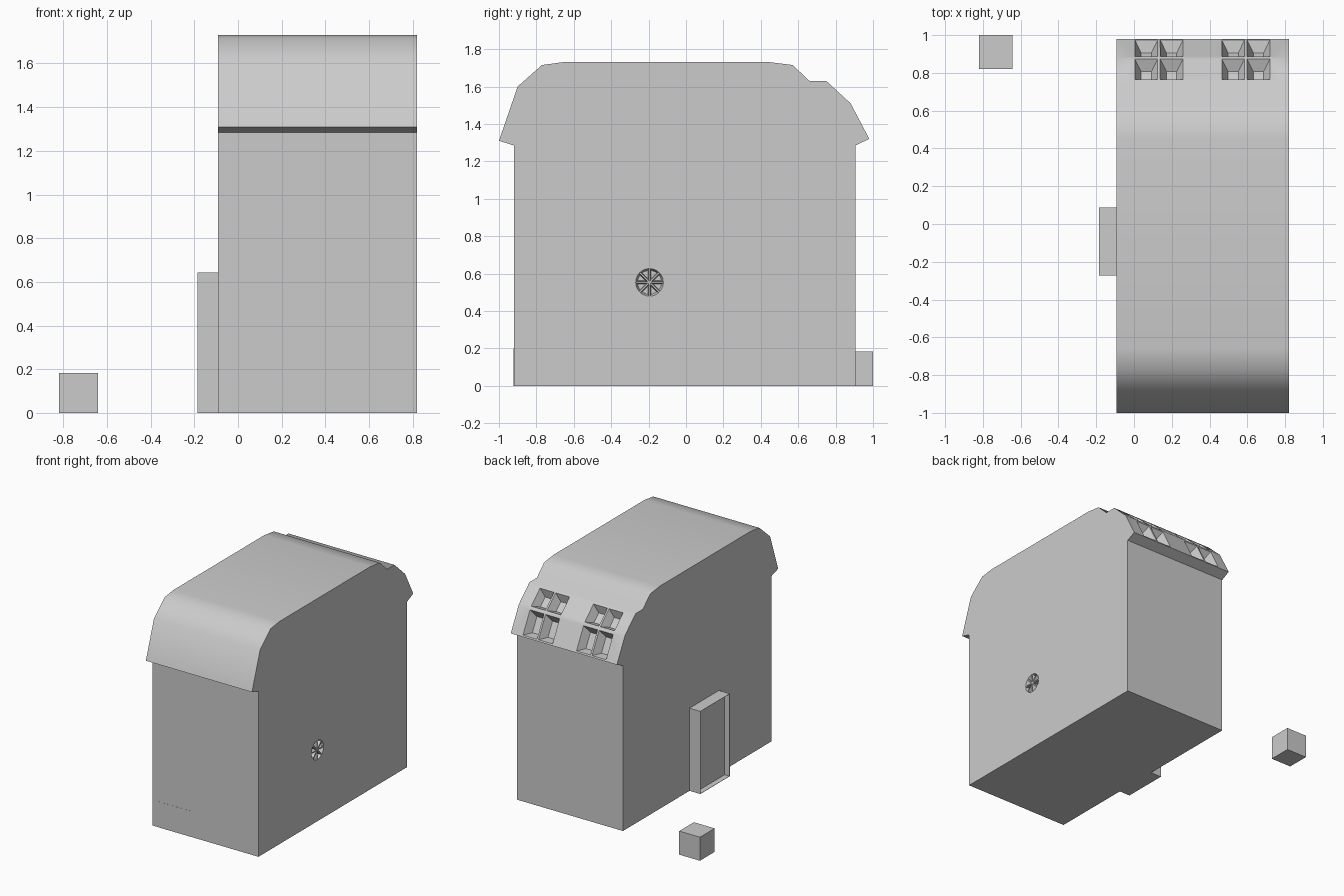
import bpy, bmesh
from math import radians, cos, sin, pi
from mathutils import Vector

if "Cube" in bpy.data.objects:
    bpy.data.objects.remove(bpy.data.objects["Cube"])

X0, X1 = -0.092, 0.82


def finish(bm, name):
    bmesh.ops.recalc_face_normals(bm, faces=bm.faces)
    me = bpy.data.meshes.new(name)
    bm.to_mesh(me)
    bm.free()
    ob = bpy.data.objects.new(name, me)
    bpy.context.collection.objects.link(ob)
    return ob


def add_box(bm, x, y, z):
    v = bmesh.ops.create_cube(bm, size=1)["verts"]
    for p in v:
        p.co = Vector([(a + b) / 2 + c * (b - a) for (a, b), c in zip((x, y, z), p.co)])
    return v


def box(name, x, y, z):
    bm = bmesh.new()
    add_box(bm, x, y, z)
    return finish(bm, name)


def add_prism(bm, a, b):
    """Solid between two matching loops of points."""
    va, vb = [bm.verts.new(p) for p in a], [bm.verts.new(p) for p in b]
    bm.faces.new(va)
    bm.faces.new(vb[::-1])
    n = len(va)
    for i in range(n):
        bm.faces.new((va[i], vb[i], vb[(i + 1) % n], va[(i + 1) % n]))


# House body with flared gambrel roof, extruded along x
profile = [(-0.92, 0), (-0.92, 1.285), (-1.0, 1.31), (-0.9, 1.60), (-0.77, 1.715),
           (-0.66, 1.73), (0.45, 1.73), (0.57, 1.715), (0.66, 1.63), (0.75, 1.63),
           (0.88, 1.51), (0.98, 1.32), (0.905, 1.285), (0.905, 0)]
bm = bmesh.new()
add_prism(bm, [(X0, y, z) for y, z in profile], [(X1, y, z) for y, z in profile])
house = finish(bm, "house_body")

# Tapered pane pockets in the rear roof: two windows of four panes
bm = bmesh.new()
DEPTH, TAPER, OUT = 0.06, 0.033, 0.01
slopes = [((0.765, 1.616), (0.872, 1.517)), ((0.888, 1.495), (0.974, 1.331))]
for cx in (0.132, 0.592):
    for side in (-1, 1):
        for top, low in slopes:
            t, l = Vector((0, *top)), Vector((0, *low))
            along = (l - t).normalized()
            normal = Vector((0, -along.z, along.y))
            if normal.z < 0:
                normal = -normal
            xm = Vector((cx + side * 0.067, 0, 0))

            def loop(depth):
                g = depth / DEPTH * TAPER
                hx = Vector((0.060 - g, 0, 0))
                a, b = t + along * g - normal * depth, l - along * g - normal * depth
                return [xm + a - hx, xm + a + hx, xm + b + hx, xm + b - hx]
            add_prism(bm, loop(-OUT), loop(DEPTH))

# Round window recess in the right wall
WY, WZ = -0.195, 0.553


def circle(x, r, n=24):
    return [(x, WY + r * cos(2 * pi * i / n), WZ + r * sin(2 * pi * i / n)) for i in range(n)]


add_prism(bm, circle(X1 + 0.02, 0.092), circle(X1 - 0.03, 0.092))
cutter = finish(bm, "window_cutter")
cutter.hide_render = True
cutter.hide_viewport = False

mod = house.modifiers.new("windows", "BOOLEAN")
mod.operation = "DIFFERENCE"
mod.solver = "EXACT"
mod.object = cutter
bpy.context.view_layer.objects.active = house
house.select_set(True)
bpy.ops.object.modifier_apply(modifier=mod.name)
bpy.ops.object.shade_smooth_by_angle(angle=radians(50))
bpy.data.objects.remove(cutter)

# Round window wheel: bevelled rim, hub and tapered spokes
bm = bmesh.new()
rings = [[bm.verts.new(p) for p in circle(x, r)]
         for x, r in ((X1 - 0.03, 0.093), (X1, 0.093), (X1, 0.074), (X1 - 0.03, 0.064))]
for a, b in zip(rings, rings[1:] + rings[:1]):
    for i in range(24):
        j = (i + 1) % 24
        bm.faces.new((a[i], a[j], b[j], b[i]))
add_prism(bm, circle(X1 - 0.032, 0.016, 8), circle(X1, 0.01, 8))
for k in range(8):
    d = Vector((0, cos(k * pi / 4), sin(k * pi / 4)))
    s = Vector((0, -d.z, d.y))
    c = Vector((0, WY, WZ))

    def bar(x, w):
        o = c + Vector((x, 0, 0))
        return [o + d * r + s * w * f for r, f in ((0.004, -1), (0.075, -1), (0.075, 1), (0.004, 1))]
    add_prism(bm, bar(X1 - 0.032, 0.009), bar(X1 - 0.002, 0.004))
finish(bm, "round_window")

# Door: thin-walled surround with a recessed panel
bm = bmesh.new()
add_box(bm, (-0.185, X0), (-0.273, 0.088), (0, 0.642))
front = min(bm.faces, key=lambda f: f.calc_center_median().x)
bmesh.ops.inset_region(bm, faces=[front], thickness=0.003)
ret = bmesh.ops.extrude_face_region(bm, geom=[front])
bmesh.ops.delete(bm, geom=[front], context="FACES")
bmesh.ops.translate(bm, vec=(0.042, 0, 0),
                    verts=[g for g in ret["geom"] if isinstance(g, bmesh.types.BMVert)])
finish(bm, "door")

# Thin plate on the front wall and the loose block beside the house
box("front_plate", (-0.05, 0.24), (-0.921, -0.915), (0, 0.2))
box("loose_block", (-0.82, -0.642), (0.82, 1.0), (0, 0.183))
